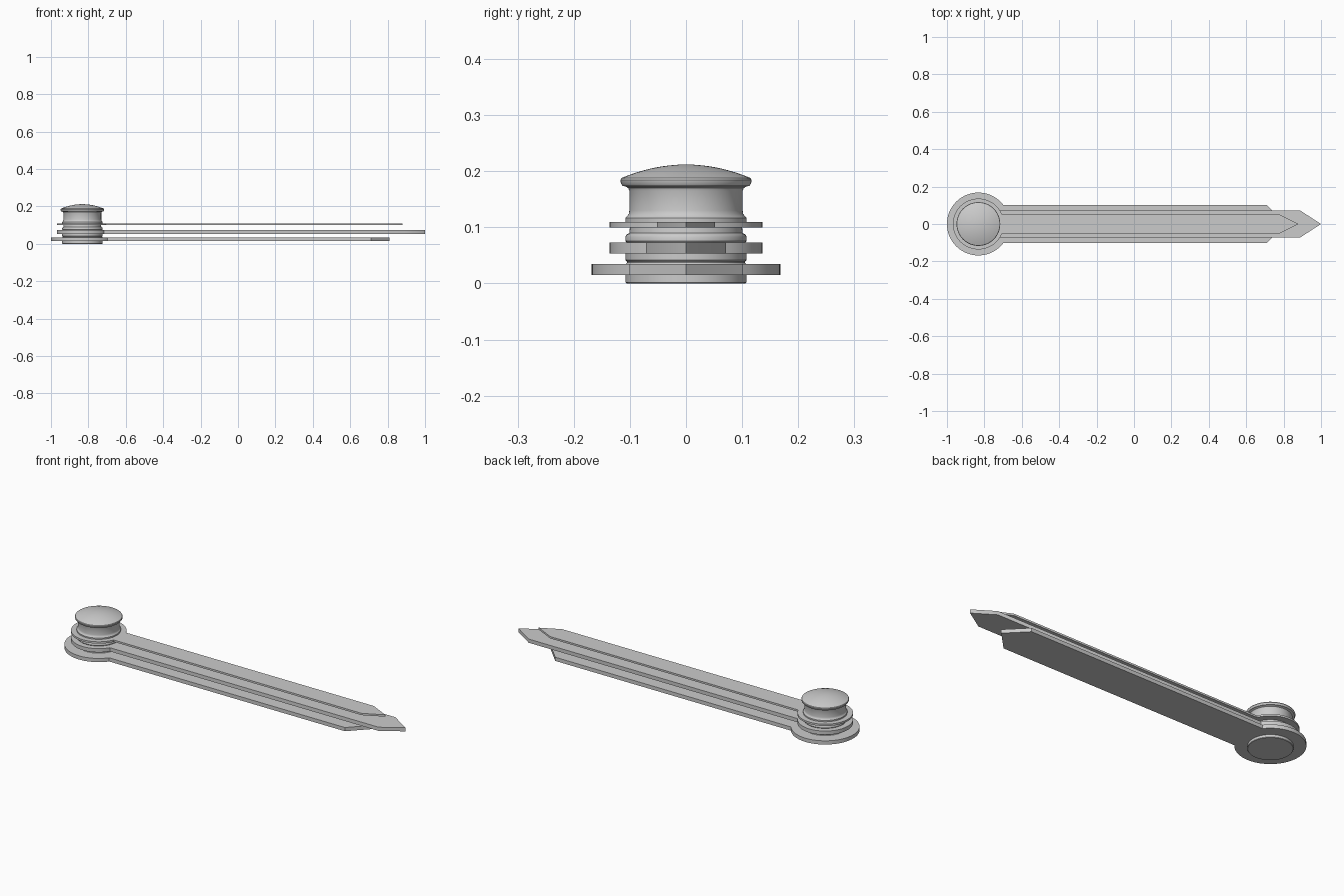
import bpy, bmesh, math

cube = bpy.data.objects.get("Cube")
if cube:
    bpy.data.objects.remove(cube, do_unlink=True)

PIVOT_X = -0.832

grey = bpy.data.materials.new("light grey")
grey.use_nodes = True
color = (0.6, 0.6, 0.6, 1)
grey.diffuse_color = color
bsdf = next(n for n in grey.node_tree.nodes if n.type == 'BSDF_PRINCIPLED')
bsdf.inputs["Base Color"].default_value = color
bsdf.inputs["Roughness"].default_value = 0.6


def finish(name, bm):
    bmesh.ops.recalc_face_normals(bm, faces=bm.faces)
    mesh = bpy.data.meshes.new(name)
    bm.to_mesh(mesh)
    bm.free()
    mesh.materials.append(grey)
    obj = bpy.data.objects.new(name, mesh)
    bpy.context.collection.objects.link(obj)
    bpy.ops.object.select_all(action='DESELECT')
    obj.select_set(True)
    bpy.context.view_layer.objects.active = obj
    bpy.ops.object.shade_smooth_by_angle(angle=math.radians(35))
    return obj


def hand(name, radius, half_width, shoulder, tip, bottom, top, steps=64):
    """Flat pointer: round hub, straight bar and pointed end, extruded up."""
    start = math.asin(half_width / radius)
    sweep = 2 * (math.pi - start)
    outline = [(shoulder, -half_width), (tip, 0), (shoulder, half_width)]
    for i in range(steps + 1):
        a = start + sweep * i / steps
        outline.append((PIVOT_X + radius * math.cos(a), radius * math.sin(a)))
    bm = bmesh.new()
    face = bm.faces.new([bm.verts.new((x, y, bottom)) for x, y in outline])
    ext = bmesh.ops.extrude_face_region(bm, geom=[face])
    moved = [v for v in ext["geom"] if isinstance(v, bmesh.types.BMVert)]
    bmesh.ops.translate(bm, verts=moved, vec=(0, 0, top - bottom))
    return finish(name, bm)


def lathe(name, profile, steps=64):
    """Spin a radius/height profile around the pivot axis."""
    bm = bmesh.new()
    verts = [bm.verts.new((PIVOT_X + r, 0, z)) for r, z in profile]
    edges = [bm.edges.new(pair) for pair in zip(verts, verts[1:])]
    bmesh.ops.spin(bm, geom=verts + edges, cent=(PIVOT_X, 0, 0),
                   axis=(0, 0, 1), angle=math.tau, steps=steps)
    bmesh.ops.remove_doubles(bm, verts=bm.verts, dist=0.0001)
    return finish(name, bm)


# Three stacked pointers
hand("lower_hand", 0.168, 0.102, 0.71, 0.81, 0.015, 0.035)
hand("middle_hand", 0.136, 0.071, 0.89, 1.0, 0.053, 0.073)
hand("upper_hand", 0.136, 0.052, 0.775, 0.88, 0.1, 0.11)

# Base collar between the lower two pointers
lathe("base_collar", [(0, 0), (0.106, 0), (0.108, 0.002), (0.108, 0.034),
                      (0.105, 0.037), (0.105, 0.039), (0.108, 0.042),
                      (0.108, 0.054), (0, 0.054)])

# Collar between the upper two pointers
lathe("middle_collar", [(0, 0.072), (0.105, 0.072), (0.108, 0.076),
                        (0.108, 0.083), (0.106, 0.087), (0.101, 0.09),
                        (0.1, 0.101), (0, 0.101)])

# Knob: flared foot, waist, rim and shallow dome
knob = [(0, 0.109), (0.108, 0.109), (0.108, 0.117), (0.105, 0.12),
        (0.102, 0.124), (0.101, 0.13), (0.101, 0.165), (0.103, 0.17),
        (0.108, 0.173), (0.113, 0.174), (0.116, 0.178), (0.117, 0.184),
        (0.115, 0.188)]
for i in range(1, 9):
    t = 1 - i / 8
    knob.append((0.115 * t, 0.188 + 0.024 * (1 - t * t)))
lathe("knob", knob)
